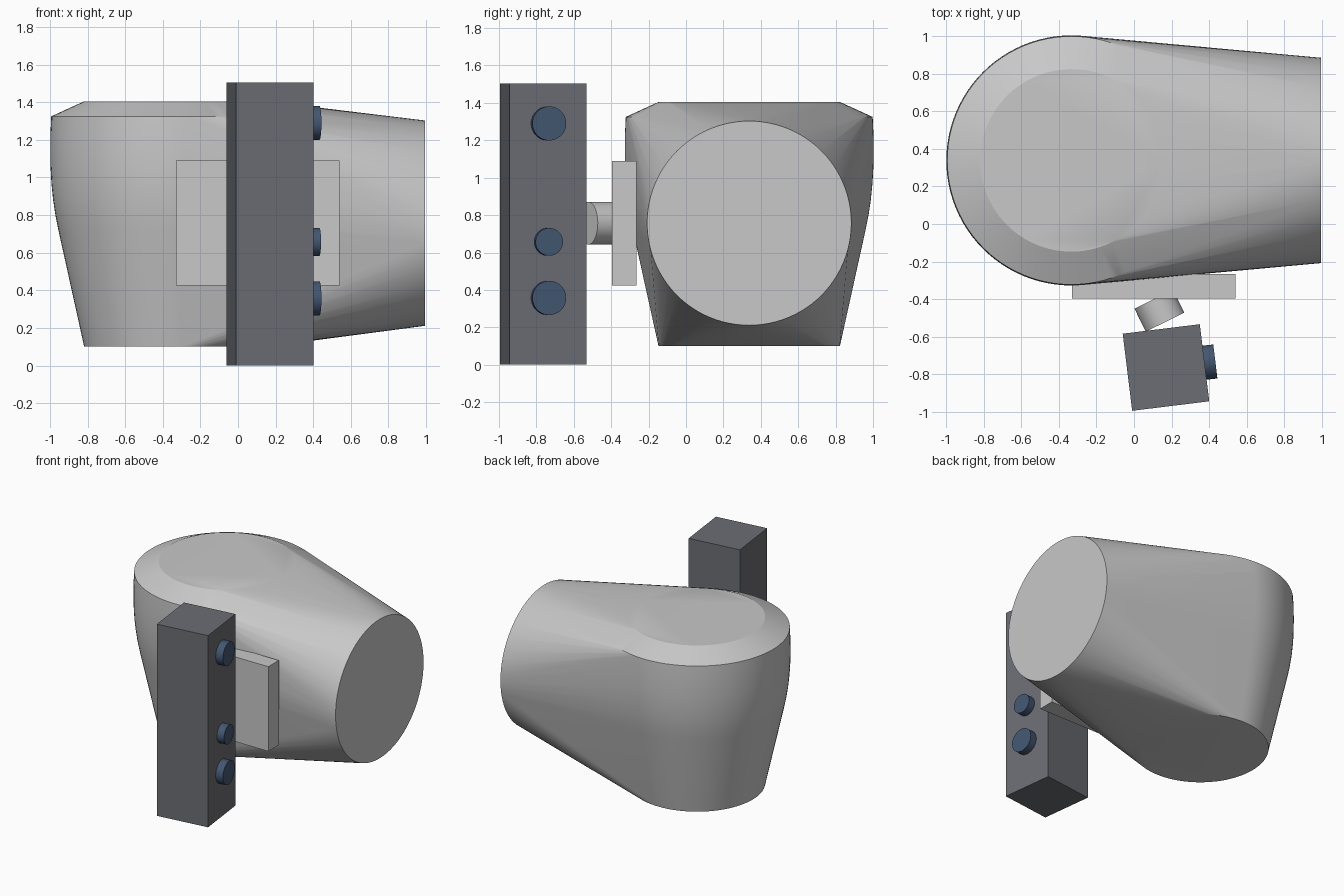
import bpy, bmesh
from math import cos, sin, pi, radians
from mathutils import Matrix, Vector

cube = bpy.data.objects.get("Cube")
if cube:
    bpy.data.objects.remove(cube, do_unlink=True)


def material(name, rgb):
    mat = bpy.data.materials.new(name)
    mat.use_nodes = True
    mat.diffuse_color = (*rgb, 1)
    mat.node_tree.nodes["Principled BSDF"].inputs["Base Color"].default_value = (*rgb, 1)
    return mat


light_grey = material("light grey", (0.58, 0.58, 0.58))
dark_grey = material("dark grey", (0.15, 0.155, 0.175))
blue = material("slate blue", (0.056, 0.094, 0.165))


def finish(name, bm, mat, angle=None):
    bmesh.ops.recalc_face_normals(bm, faces=bm.faces)
    mesh = bpy.data.meshes.new(name)
    bm.to_mesh(mesh)
    bm.free()
    mesh.materials.append(mat)
    obj = bpy.data.objects.new(name, mesh)
    bpy.context.collection.objects.link(obj)
    if angle:
        bpy.ops.object.select_all(action="DESELECT")
        obj.select_set(True)
        bpy.context.view_layer.objects.active = obj
        bpy.ops.object.shade_smooth_by_angle(angle=radians(angle))
    return obj


def box(name, centre, size, mat, turn=0):
    bm = bmesh.new()
    matrix = (Matrix.Translation(centre) @ Matrix.Rotation(turn, 4, "Z")
              @ Matrix.Diagonal((*size, 1)))
    bmesh.ops.create_cube(bm, size=1, matrix=matrix)
    return finish(name, bm, mat)


def rod(name, start, end, radius, mat):
    start, end = Vector(start), Vector(end)
    axis = end - start
    matrix = (Matrix.Translation((start + end) / 2)
              @ axis.to_track_quat("Z", "Y").to_matrix().to_4x4())
    bm = bmesh.new()
    bmesh.ops.create_cone(bm, cap_ends=True, segments=48, radius1=radius,
                          radius2=radius, depth=axis.length, matrix=matrix)
    return finish(name, bm, mat, 30)


# Housing: a skin stretched round an upright turned pot and a side-facing disc
SEGMENTS = 96
POT_X, POT_Y = -0.333, 0.338
profile = [(0.10, 0.485), (0.72, 0.622), (0.80, 0.638), (0.88, 0.650), (0.97, 0.659),
           (1.06, 0.664), (1.15, 0.665), (1.24, 0.664), (1.325, 0.660), (1.405, 0.485)]
bm = bmesh.new()
for i in range(SEGMENTS):
    a = 2 * pi * i / SEGMENTS
    for z, r in profile:
        bm.verts.new((POT_X + r * cos(a), POT_Y + r * sin(a), z))
    bm.verts.new((0.993, POT_Y + 0.546 * cos(a), 0.757 + 0.546 * sin(a)))
bmesh.ops.convex_hull(bm, input=bm.verts)
bmesh.ops.delete(bm, geom=[v for v in bm.verts if not v.link_faces], context="VERTS")
bmesh.ops.dissolve_limit(bm, angle_limit=radians(0.1), verts=bm.verts, edges=bm.edges)
finish("housing", bm, light_grey, 20)

# Mounting plate and slanted joint
box("mounting_plate", (0.105, -0.33, 0.757), (0.87, 0.13, 0.665), light_grey)
rod("joint", (0.105, -0.40, 0.757), (0.165, -0.522, 0.757), 0.114, light_grey)

# Upright control post, turned slightly
TURN = radians(7)
SIDE = 0.413
post = Vector((0.17, -0.763, 0.7525))
box("control_post", post, (SIDE, SIDE, 1.505), dark_grey, TURN)

# Round buttons on the left face of the post
out = Vector((cos(TURN), sin(TURN), 0))
for name, z, r in (("upper", 1.29, 0.091), ("middle", 0.657, 0.074), ("lower", 0.357, 0.091)):
    foot = Vector((post.x, post.y, z))
    rod(name + "_button", foot + out * (SIDE / 2 - 0.02), foot + out * (SIDE / 2 + 0.058), r, blue)
